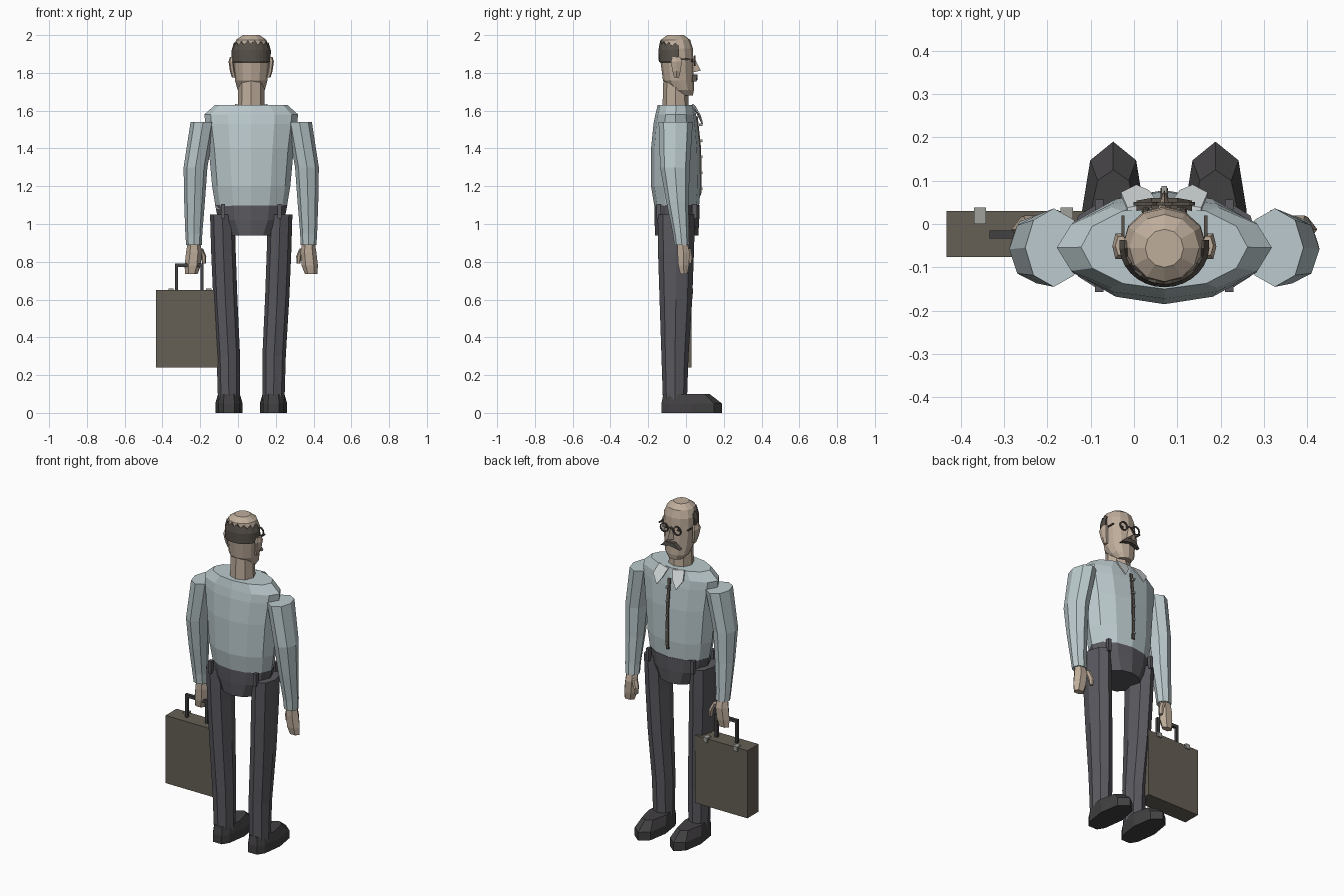
import bpy, bmesh, math
from mathutils import Vector

CX = 0.07  # body centre line; the case hangs out to the left


def mat(name, rgb):
    m = bpy.data.materials.new(name)
    m.diffuse_color = (*rgb, 1)
    return m


SHIRT = mat("shirt_blue", (0.50, 0.59, 0.61))
COLLAR = mat("collar_white", (0.66, 0.70, 0.70))
TROUSER = mat("trouser_grey", (0.10, 0.10, 0.115))
SHOE = mat("shoe_dark", (0.055, 0.052, 0.055))
SKIN = mat("skin", (0.52, 0.42, 0.33))
HAIR = mat("hair_brown", (0.10, 0.085, 0.07))
CASE = mat("case_brown", (0.13, 0.115, 0.09))
METAL = mat("metal", (0.35, 0.35, 0.33))


def skin(name, rings, material, closed=False):
    """Join rings of points with quads; cap the ends unless closed."""
    bm = bmesh.new()
    vs = [[bm.verts.new(p) for p in r] for r in rings]
    pairs = list(zip(vs, vs[1:])) + ([(vs[-1], vs[0])] if closed else [])
    for a, b in pairs:
        for i in range(len(a)):
            j = (i + 1) % len(a)
            bm.faces.new((a[i], a[j], b[j], b[i]))
    if not closed:
        bm.faces.new(vs[0])
        bm.faces.new(vs[-1])
    bmesh.ops.recalc_face_normals(bm, faces=bm.faces)
    me = bpy.data.meshes.new(name)
    bm.to_mesh(me)
    bm.free()
    me.materials.append(material)
    ob = bpy.data.objects.new(name, me)
    bpy.context.collection.objects.link(ob)
    return ob


def loft(name, rows, material, n=12, x0=CX, s=1):
    """Rows are (z, x offset, half width, y back, y front)."""
    rings = []
    for z, ox, rx, ya, yb in rows:
        rings.append([(x0 + s * ox + rx * math.cos(2 * math.pi * k / n),
                       (ya + yb) / 2 + (yb - ya) / 2 * math.sin(2 * math.pi * k / n), z)
                      for k in range(n)])
    return skin(name, rings, material)


def box(name, x, y, z, material):
    return skin(name, [[(x[0], y[0], h), (x[1], y[0], h), (x[1], y[1], h), (x[0], y[1], h)]
                       for h in z], material)


def plate(name, pts, depth, material):
    """Flat panel thickened along y."""
    return skin(name, [[(x, y + d, z) for x, y, z in pts] for d in (0, depth)], material)


# Torso and hips
loft("shirt_body", [(1.08, 0, .187, -.165, .068), (1.2, 0, .207, -.185, .078),
                    (1.4, 0, .225, -.185, .075), (1.53, 0, .243, -.172, .062),
                    (1.58, 0, .248, -.162, .053), (1.63, 0, .192, -.15, .043)], SHIRT)
loft("trouser_hips", [(.94, 0, .125, -.163, .065), (1.02, 0, .175, -.167, .07),
                      (1.1, 0, .191, -.168, .072)], TROUSER)

# Shirt front: placket, buttons and collar flaps
skin("shirt_placket", [[(CX - .009, y - .012, z), (CX + .009, y - .012, z),
                        (CX + .009, y + .004, z), (CX - .009, y + .004, z)]
                       for z, y in ((1.15, .076), (1.2, .079), (1.4, .076), (1.57, .058))], HAIR)
for i in range(5):
    z = 1.18 + i * .085
    box("shirt_button", (CX - .006, CX + .006), (.07, .088), (z, z + .012), METAL)
for s in (-1, 1):
    plate("collar_flap", [(CX + s * .015, .042, 1.625), (CX + s * .085, .03, 1.635),
                          (CX + s * .10, .065, 1.585), (CX + s * .065, .083, 1.53),
                          (CX + s * .035, .07, 1.575)], .008, COLLAR)

# Limbs, mirrored about the body
SOLE = [(0, .19), (.053, .147), (.072, .03), (.055, -.09), (.03, -.13)]
UPPER = [(0, .125), (.036, .10), (.058, 0), (.048, -.085), (.025, -.12)]
for s in (-1, 1):
    loft("sleeve", [(.89, .303, .042, -.062, .018), (.95, .304, .045, -.07, .015),
                    (1.12, .30, .055, -.105, .014), (1.3, .295, .063, -.137, .02),
                    (1.54, .255, .066, -.145, .036)], SHIRT, 8, s=s)
    loft("hand", [(.735, .317, .033, -.033, .01), (.78, .31, .043, -.045, .02),
                  (.85, .303, .042, -.05, .024), (.90, .303, .034, -.048, .01)], SKIN, 6, s=s)
    loft("thumb", [(.79, .25, .010, .005, .03), (.83, .252, .014, -.002, .035),
                   (.87, .27, .015, -.015, .028)], SKIN, 6, s=s)
    loft("trouser_leg", [(.06, .118, .058, -.122, .005), (.3, .121, .062, -.13, .013),
                         (.6, .137, .064, -.14, .033), (.85, .147, .065, -.148, .042),
                         (1.05, .153, .065, -.15, .048)], TROUSER, 8, s=s)
    rings = []
    for half, z in ((SOLE, 0), (SOLE, .05), (UPPER, .1)):
        loop = half + [(-x, y) for x, y in half[:0:-1]]
        rings.append([(CX + s * .118 + x, y, z) for x, y in loop])
    skin("shoe", rings, SHOE)
    for y in (-.145, .045):
        box("belt_loop", (CX + s * .15 - .01, CX + s * .15 + .01), (y - .012, y + .012),
            (1.03, 1.105), TROUSER)

# Head and neck
loft("neck", [(1.6, 0, .072, -.125, .015), (1.76, 0, .068, -.12, .01)], SKIN, 8)
loft("head", [(1.68, 0, .045, -.05, .036), (1.71, 0, .072, -.085, .042),
              (1.76, 0, .086, -.122, .041), (1.86, 0, .096, -.135, .04),
              (1.93, 0, .096, -.138, .036), (1.975, 0, .08, -.133, .022),
              (2.0, 0, .044, -.1, -.012)], SKIN)

# Fringe of hair round the back, with a ragged top edge
rings = []
for i in range(17):
    a = math.radians(172 + i * 196 / 16)
    c, d = math.cos(a), math.sin(a)
    top = 1.955 + (.018 if i % 2 else 0) - .012 * abs(c)
    prof = [(.088, .082, 1.855), (.103, .094, 1.858), (.104, .096, 1.92),
            (.092, .089, top), (.078, .075, top)]
    rings.append([(CX + rx * c, -.05 + ry * d, z) for rx, ry, z in prof])
skin("hair_fringe", rings, HAIR)

# Face: ears, nose, moustache, round glasses
for s in (-1, 1):
    loft("ear", [(1.775, .09, .012, -.065, -.035), (1.81, .1, .013, -.075, -.025),
                 (1.86, .106, .014, -.085, -.018), (1.885, .1, .013, -.075, -.025)],
         SKIN, 6, s=s)
    plate("moustache", [(CX, .036, 1.792), (CX + s * .03, .036, 1.79),
                        (CX + s * .064, .03, 1.755), (CX + s * .03, .036, 1.764),
                        (CX, .036, 1.77)], .024, HAIR)
    rim = []
    for k in range(12):
        a = 2 * math.pi * k / 12
        rim.append([(CX + s * .043 + r * math.cos(a), y, 1.865 + r * math.sin(a))
                    for r, y in ((.022, .043), (.028, .043), (.028, .051), (.022, .051))])
    skin("glasses_rim", rim, HAIR, closed=True)
    loft("eye", [(1.857, .043, .006, .02, .035), (1.865, .043, .01, .02, .04),
                 (1.873, .043, .006, .02, .035)], HAIR, 8, s=s)
    box("glasses_arm", sorted((CX + s * .092, CX + s * .099)), (-.04, .02), (1.868, 1.875), HAIR)
box("glasses_bridge", (CX - .018, CX + .018), (.043, .05), (1.868, 1.875), HAIR)
skin("nose", [[(CX - .019, .025, 1.80), (CX + .019, .025, 1.80), (CX, .079, 1.812)],
              [(CX - .01, .025, 1.88), (CX + .01, .025, 1.88), (CX, .044, 1.88)]], SKIN)

# Briefcase with handle and latches
box("briefcase", (-.433, -.08), (-.076, .03), (.24, .65), CASE)
for x in (-.325, -.19):
    box("case_handle_post", (x - .008, x + .008), (-.033, -.015), (.645, .79), SHOE)
box("case_handle_grip", (-.333, -.182), (-.033, -.015), (.772, .79), SHOE)
for x in (-.355, -.155):
    box("case_latch", (x - .014, x + .014), (.0, .038), (.63, .658), METAL)
